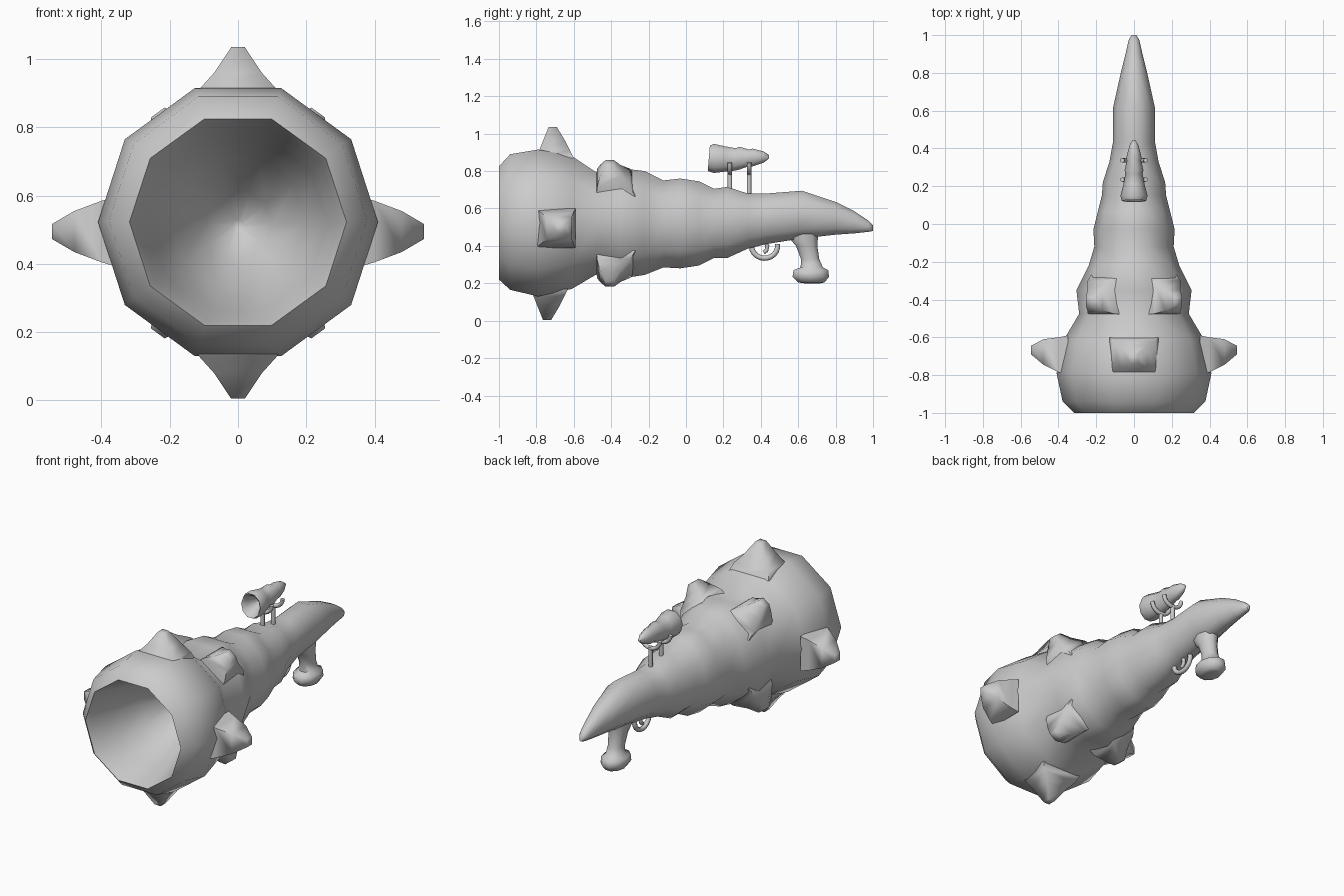
import bpy, bmesh, math
from mathutils import Vector

if "Cube" in bpy.data.objects:
    bpy.data.objects.remove(bpy.data.objects["Cube"])

grey = bpy.data.materials.new("plain grey")
grey.diffuse_color = (0.6, 0.6, 0.6, 1)
grey.use_nodes = True
grey.node_tree.nodes["Principled BSDF"].inputs["Base Color"].default_value = grey.diffuse_color


def loft(name, rings, angle=50):
    """Skin a list of point rings and cap both ends."""
    bm = bmesh.new()
    loops = [[bm.verts.new(p) for p in ring] for ring in rings]
    n = len(loops[0])
    for a, b in zip(loops, loops[1:]):
        for i in range(n):
            j = (i + 1) % n
            bm.faces.new((a[i], a[j], b[j], b[i]))
    bm.faces.new(loops[0])
    bm.faces.new(loops[-1])
    bmesh.ops.recalc_face_normals(bm, faces=bm.faces)
    me = bpy.data.meshes.new(name)
    bm.to_mesh(me)
    bm.free()
    me.materials.append(grey)
    ob = bpy.data.objects.new(name, me)
    bpy.context.collection.objects.link(ob)
    bpy.ops.object.select_all(action='DESELECT')
    ob.select_set(True)
    bpy.context.view_layer.objects.active = ob
    bpy.ops.object.shade_smooth_by_angle(angle=math.radians(angle))
    return ob


def horn_ring(y, z0, z1, rx, n=10, lean=0.0):
    """Ten-sided section given by its bottom, top and half width."""
    zc, rz = (z0 + z1) / 2, (z1 - z0) / 2 / math.sin(math.radians(72))
    ring = []
    for i in range(n):
        a = 2 * math.pi * i / n
        ring.append((rx * math.cos(a), y + lean * math.sin(a), zc + rz * math.sin(a)))
    return ring


def tube(name, pts, r, cyclic=False):
    """Round rod along a path."""
    cu = bpy.data.curves.new(name, 'CURVE')
    cu.dimensions = '3D'
    cu.bevel_depth = r
    cu.bevel_resolution = 2
    cu.use_fill_caps = True
    sp = cu.splines.new('POLY')
    sp.points.add(len(pts) - 1)
    for p, c in zip(sp.points, pts):
        p.co = (*c, 1)
    sp.use_cyclic_u = cyclic
    sp.use_smooth = True
    cu.materials.append(grey)
    ob = bpy.data.objects.new(name, cu)
    bpy.context.collection.objects.link(ob)
    return ob


def spike(name, deg, rows, shift=0.0):
    """Four-sided thorn; rows are (distance from axis, y0, y1, half width)."""
    a = math.radians(deg)
    out = Vector((math.cos(a), 0, math.sin(a)))
    side = Vector((-math.sin(a), 0, math.cos(a)))
    c = Vector((0, 0, 0.52 + shift))
    rings = []
    for w, y0, y1, h in rows:
        rings.append([c + out * w + side * s + Vector((0, y, 0))
                      for y, s in ((y0, -h), (y1, -h), (y1, h), (y0, h))])
    return loft(name, rings, 80)


# Horn body: cavity from its apex out to the lip, then the outside to the tail
loft("horn_body", [horn_ring(*r) for r in (
    (-0.40, 0.50, 0.53, 0.015), (-0.48, 0.42, 0.61, 0.10),
    (-0.65, 0.33, 0.71, 0.20), (-0.82, 0.27, 0.77, 0.262),
    (-0.96, 0.235, 0.81, 0.30), (-1.0, 0.22, 0.825, 0.318),
    (-0.94, 0.165, 0.89, 0.378), (-0.79, 0.13, 0.915, 0.41),
    (-0.61, 0.17, 0.88, 0.37), (-0.475, 0.25, 0.79, 0.29),
    (-0.35, 0.225, 0.815, 0.305), (-0.22, 0.245, 0.80, 0.24),
    (-0.12, 0.285, 0.75, 0.21), (-0.03, 0.28, 0.76, 0.215),
    (0.07, 0.295, 0.745, 0.19), (0.15, 0.335, 0.705, 0.17),
    (0.22, 0.335, 0.715, 0.165), (0.33, 0.385, 0.68, 0.13),
    (0.43, 0.41, 0.68, 0.112), (0.62, 0.44, 0.695, 0.11),
    (0.80, 0.46, 0.635, 0.07), (0.90, 0.467, 0.585, 0.045),
    (0.975, 0.475, 0.535, 0.028), (1.0, 0.48, 0.51, 0.012))], 60)

# Four large thorns around the bell
upright = ((0.35, -0.80, -0.60, 0.13), (0.39, -0.785, -0.62, 0.115),
           (0.44, -0.765, -0.645, 0.07), (0.515, -0.735, -0.69, 0.02))
sideways = ((0.35, -0.80, -0.59, 0.105), (0.40, -0.785, -0.60, 0.09),
            (0.48, -0.745, -0.61, 0.06), (0.545, -0.69, -0.645, 0.022))
spike("bell_thorn_top", 90, upright)
spike("bell_thorn_bottom", 270, [(w, a - 0.03, b - 0.03, h) for w, a, b, h in upright])
spike("bell_thorn_right", 0, sideways, -0.025)
spike("bell_thorn_left", 180, sideways, -0.025)

# Four smaller thorns on the diagonals of the second swelling
for i, deg in enumerate((54, 126, 234, 306)):
    spike(f"neck_thorn_{i + 1}", deg, ((0.25, -0.48, -0.27, 0.10), (0.30, -0.475, -0.30, 0.085),
                                       (0.35, -0.46, -0.35, 0.05), (0.40, -0.43, -0.385, 0.025)))

# Sight: small hollow horn, front opening leaning backwards
loft("sight_horn", [horn_ring(*r[:4], lean=r[4]) for r in (
    (0.25, 0.86, 0.88, 0.01, 0), (0.17, 0.83, 0.91, 0.04, 0),
    (0.13, 0.81, 0.925, 0.055, 0.005), (0.122, 0.80, 0.937, 0.064, 0.006),
    (0.15, 0.79, 0.945, 0.072, 0), (0.21, 0.797, 0.932, 0.056, 0),
    (0.265, 0.803, 0.922, 0.046, 0), (0.285, 0.808, 0.93, 0.05, 0),
    (0.335, 0.825, 0.916, 0.038, 0), (0.355, 0.825, 0.92, 0.04, 0),
    (0.415, 0.845, 0.905, 0.024, 0), (0.445, 0.868, 0.885, 0.008, 0))], 60)

# Two forked stands holding the sight
for i, y in enumerate((0.235, 0.337)):
    tube(f"sight_post_{i + 1}", [(0, y, 0.66), (0, y, 0.80)], 0.012)
    arc = [(0.062 * math.cos(t), y, 0.845 + 0.055 * math.sin(t))
           for t in (math.pi + math.pi * k / 10 for k in range(11))]
    tube(f"sight_cradle_{i + 1}", arc, 0.012)

# Trigger guard and curled trigger
tube("trigger_guard", [(0, 0.42 + 0.07 * math.cos(t), 0.40 + 0.066 * math.sin(t))
                       for t in (math.radians(165 + 17 * k) for k in range(13))], 0.014)
tube("trigger", [(0, 0.42, 0.43), (0, 0.435, 0.40), (0, 0.43, 0.375), (0, 0.415, 0.365)], 0.011)


# Grip with a flared foot
def grip_ring(z, y0, y1, rx, n=10):
    yc, ry = (y0 + y1) / 2, (y1 - y0) / 2
    return [(rx * math.cos(2 * math.pi * i / n), yc + ry * math.sin(2 * math.pi * i / n), z)
            for i in range(n)]


loft("grip", [grip_ring(*r) for r in (
    (0.52, 0.53, 0.72, 0.06), (0.45, 0.54, 0.71, 0.06), (0.40, 0.585, 0.705, 0.05),
    (0.33, 0.612, 0.715, 0.045), (0.285, 0.61, 0.735, 0.05), (0.27, 0.57, 0.765, 0.072),
    (0.235, 0.565, 0.77, 0.075), (0.205, 0.595, 0.745, 0.055), (0.20, 0.63, 0.72, 0.03))], 60)
